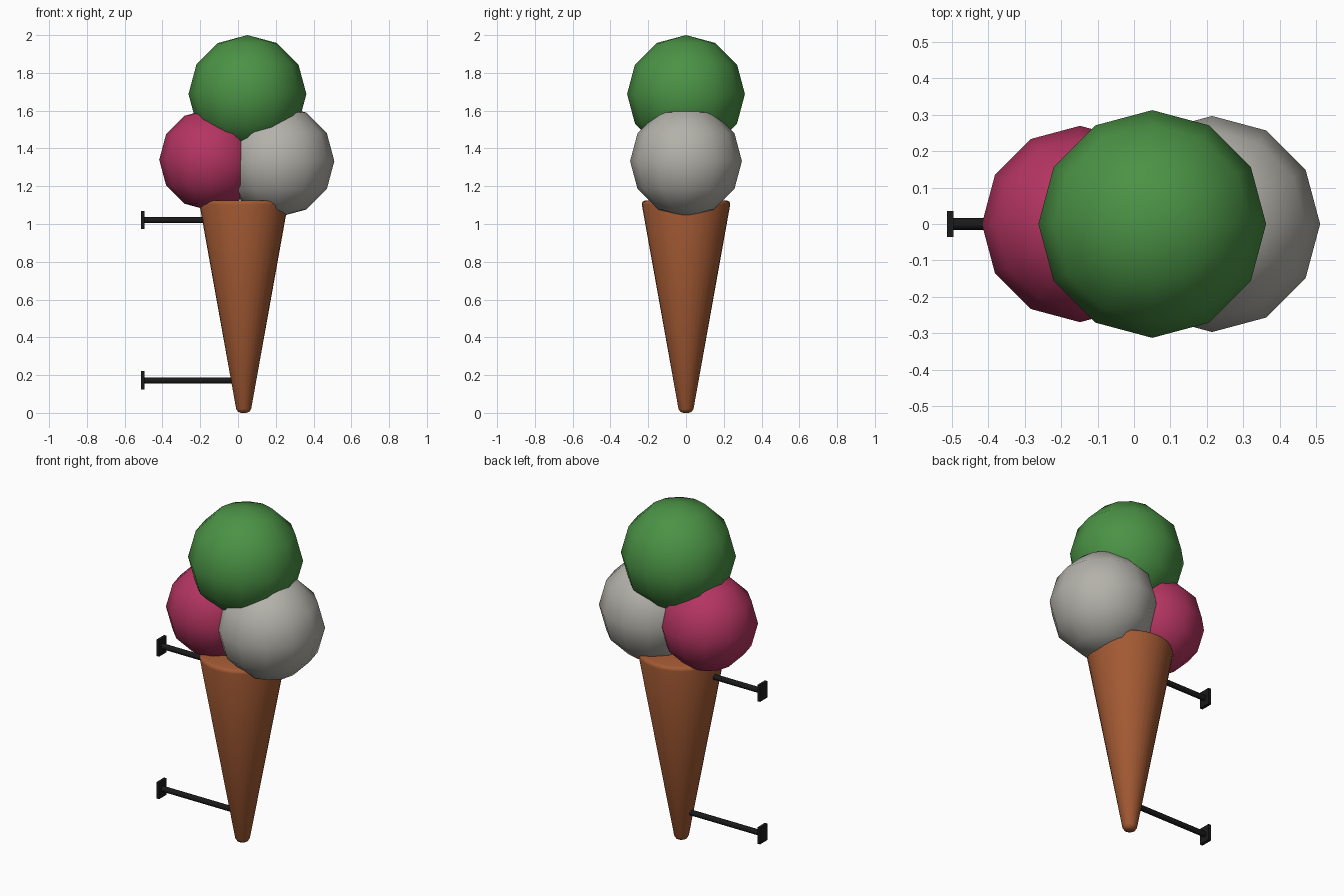
import bpy, math
from math import radians

if "Cube" in bpy.data.objects:
    bpy.data.objects.remove(bpy.data.objects["Cube"])


def finish(obj, name, color, angle=None):
    obj.name = name
    mat = bpy.data.materials.new(name + "_material")
    mat.diffuse_color = (*color, 1)
    mat.use_nodes = True
    mat.node_tree.nodes["Principled BSDF"].inputs["Base Color"].default_value = mat.diffuse_color
    obj.data.materials.append(mat)
    if angle is not None:
        bpy.ops.object.shade_smooth_by_angle(angle=radians(angle))
    return obj


# Scoops: coarse 12-sided spheres, smooth shaded
scoops = [
    ("green_scoop", (0.05, 0, 1.688), 0.312, (0.07, 0.29, 0.06)),
    ("white_scoop", (0.214, 0, 1.333), 0.296, (0.45, 0.44, 0.40)),
    ("pink_scoop", (-0.148, 0, 1.34), 0.269, (0.46, 0.035, 0.12)),
]
for name, loc, radius, color in scoops:
    bpy.ops.mesh.primitive_uv_sphere_add(segments=12, ring_count=6, radius=radius, location=loc)
    obj = bpy.context.object
    bpy.ops.object.shade_smooth()
    finish(obj, name, color)

# Wafer cone: truncated cone with bevelled rims
bpy.ops.mesh.primitive_cone_add(vertices=32, radius1=0.036, radius2=0.238, depth=1.125,
                                location=(0.03, 0, 0.5625))
cone = bpy.context.object
bevel = cone.modifiers.new("rim_bevel", 'BEVEL')
bevel.width = 0.022
bevel.segments = 2
bevel.limit_method = 'ANGLE'
bevel.angle_limit = radians(40)
bpy.ops.object.modifier_apply(modifier=bevel.name)
finish(cone, "wafer_cone", (0.36, 0.10, 0.033), 60)

# Wall brackets: square plate and a round rod running into the cone
BLACK = (0.01, 0.01, 0.01)
for name, z, end in [("upper", 1.021, -0.15), ("lower", 0.172, 0.02)]:
    bpy.ops.mesh.primitive_cube_add(size=1, location=(-0.504, 0, z))
    plate = bpy.context.object
    plate.scale = (0.018, 0.072, 0.097)
    finish(plate, name + "_bracket_plate", BLACK)

    start = -0.5
    bpy.ops.mesh.primitive_cylinder_add(vertices=12, radius=0.016, depth=end - start,
                                        location=((start + end) / 2, 0, z),
                                        rotation=(0, math.pi / 2, 0))
    finish(bpy.context.object, name + "_bracket_rod", BLACK, 40)
